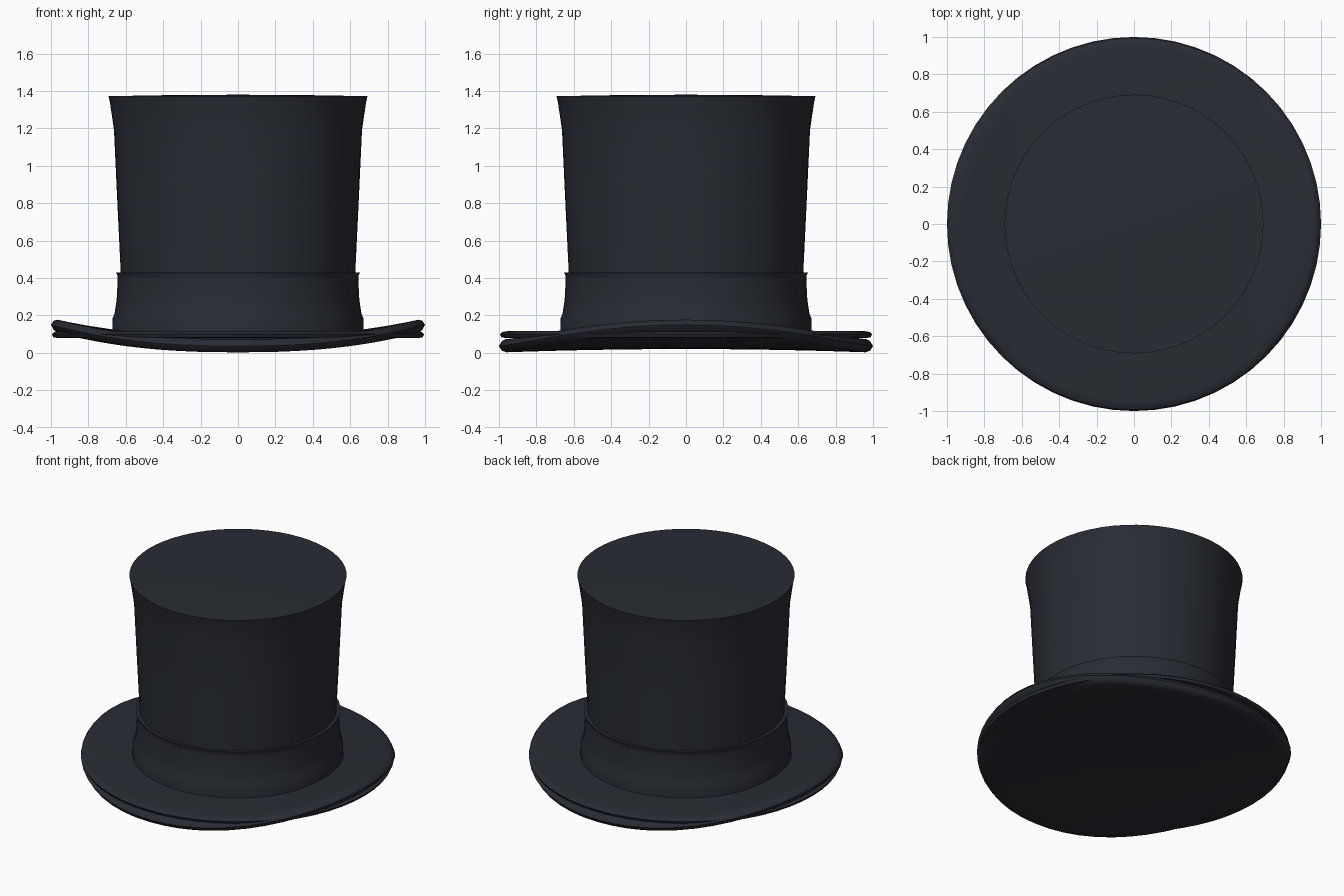
import bpy, bmesh, math

if "Cube" in bpy.data.objects:
    bpy.data.objects.remove(bpy.data.objects["Cube"])

SEG = 56

mat = bpy.data.materials.new("dark_felt")
mat.diffuse_color = (0.021, 0.025, 0.033, 1)
mat.use_nodes = True
mat.node_tree.nodes["Principled BSDF"].inputs["Base Color"].default_value = mat.diffuse_color


def lathe(name, profile, warp=None):
    """Revolve (radius, z) points around z; radius 0 makes a pole."""
    bm = bmesh.new()
    rings = []
    for r, z in profile:
        if r == 0:
            rings.append([bm.verts.new((0, 0, z))])
        else:
            rings.append([bm.verts.new((r * math.cos(2 * math.pi * i / SEG),
                                        r * math.sin(2 * math.pi * i / SEG), z))
                          for i in range(SEG)])
    for a, b in zip(rings, rings[1:]):
        for i in range(SEG):
            j = (i + 1) % SEG
            if len(a) == 1:
                bm.faces.new((a[0], b[j], b[i]))
            elif len(b) == 1:
                bm.faces.new((a[i], a[j], b[0]))
            else:
                bm.faces.new((a[i], a[j], b[j], b[i]))
    if warp:
        for v in bm.verts:
            v.co.z += warp(v.co.x, v.co.y)
    bmesh.ops.recalc_face_normals(bm, faces=bm.faces)
    me = bpy.data.meshes.new(name)
    bm.to_mesh(me)
    bm.free()
    me.materials.append(mat)
    ob = bpy.data.objects.new(name, me)
    bpy.context.collection.objects.link(ob)
    bpy.ops.object.select_all(action='DESELECT')
    ob.select_set(True)
    bpy.context.view_layer.objects.active = ob
    bpy.ops.object.shade_smooth_by_angle(angle=math.radians(40))
    return ob


# Curved brim: raised at the sides, dipped at front and back
radii = [0.2, 0.4, 0.55, 0.68, 0.8, 0.9]
lathe("curved_brim",
      [(0, 0.02)] + [(r, 0.02) for r in radii]
      + [(0.96, 0.02), (0.985, 0.03), (1.0, 0.055), (0.985, 0.08), (0.965, 0.09)]
      + [(r, 0.09) for r in reversed(radii)] + [(0, 0.09)],
      warp=lambda x, y: 0.095 * abs(x) ** 2.5 - 0.019 * y * y)

# Flat brim layer
lathe("flat_brim_layer",
      [(0, 0.08), (0.97, 0.08), (0.987, 0.083), (0.995, 0.1),
       (0.98, 0.112), (0.95, 0.116), (0, 0.116)])

# Crown, flaring towards the top
lathe("crown",
      [(0.615, 0.09), (0.627, 0.43), (0.645, 0.8), (0.663, 1.19),
       (0.673, 1.26), (0.685, 1.34), (0.692, 1.372), (0.4, 1.377), (0, 1.38)])

# Hat band, widening at the foot
lathe("hat_band",
      [(0.672, 0.09), (0.67, 0.185), (0.66, 0.21), (0.649, 0.28), (0.643, 0.39),
       (0.643, 0.41), (0.652, 0.43), (0.62, 0.428)])
